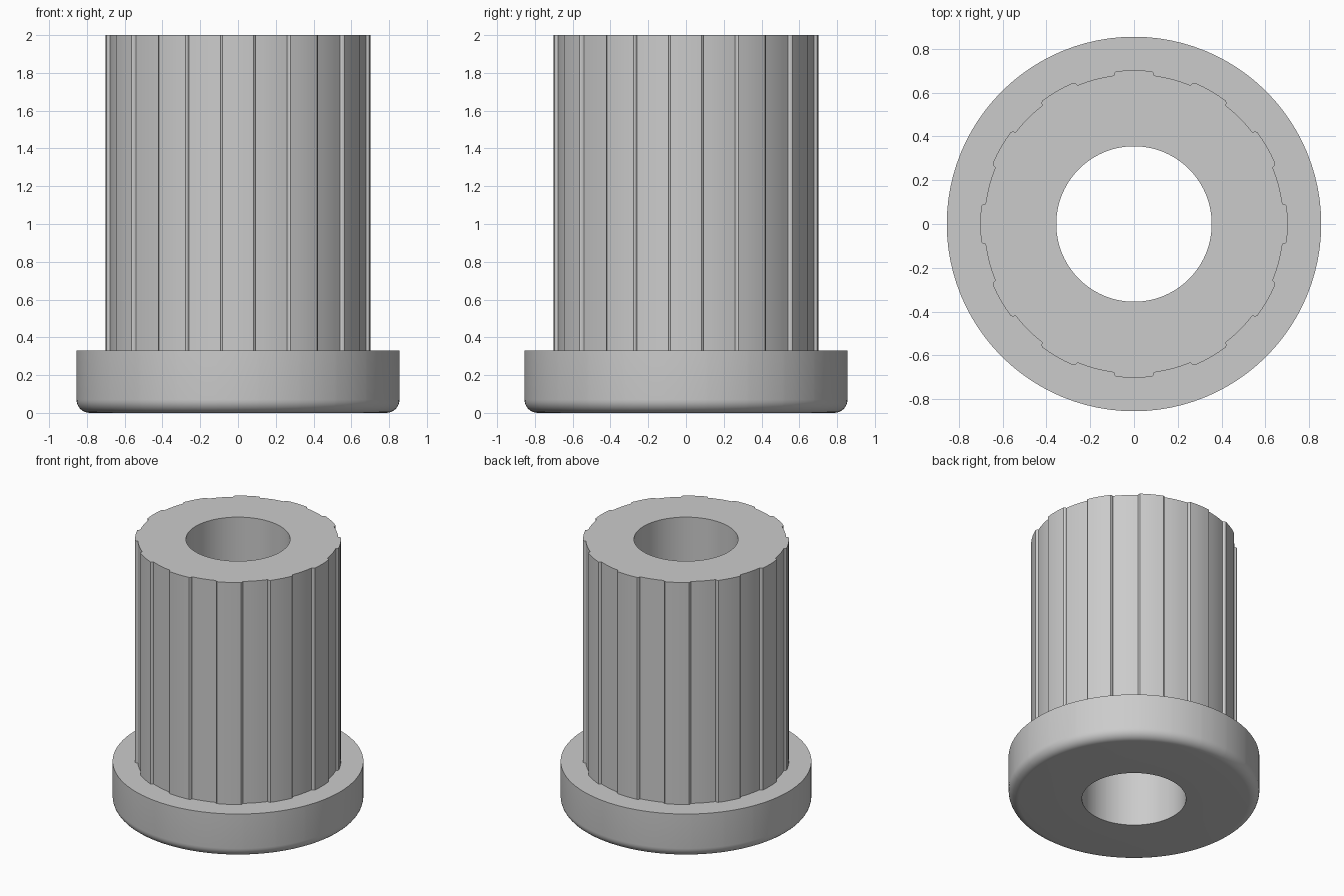
import bpy, math

if "Cube" in bpy.data.objects:
    bpy.data.objects.remove(bpy.data.objects["Cube"])

grey = bpy.data.materials.new("plain grey")
grey.diffuse_color = (0.6, 0.6, 0.6, 1)
grey.use_nodes = True
grey.node_tree.nodes["Principled BSDF"].inputs["Base Color"].default_value = grey.diffuse_color

BORE, FLANGE_R, FLANGE_H, TOP = 0.355, 0.855, 0.33, 2.0
RIDGE_R, VALLEY_R, FILLET = 0.702, 0.684, 0.07


def loft(name, rings):
    """Skin a list of closed rings that share one point count."""
    n = len(rings[0])
    verts = [p for ring in rings for p in ring]
    faces = [(r * n + i, r * n + (i + 1) % n, (r + 1) * n + (i + 1) % n, (r + 1) * n + i)
             for r in range(len(rings) - 1) for i in range(n)]
    mesh = bpy.data.meshes.new(name)
    mesh.from_pydata(verts, [], faces)
    mesh.materials.append(grey)
    obj = bpy.data.objects.new(name, mesh)
    bpy.context.collection.objects.link(obj)
    bpy.context.view_layer.objects.active = obj
    obj.select_set(True)
    bpy.ops.object.shade_smooth_by_angle(angle=math.radians(30))
    obj.select_set(False)
    return obj


def ring(polar, z):
    return [(r * math.cos(a), r * math.sin(a), z) for a, r in polar]


# Splined outline: twelve shallow ridges with softened shoulders
pitch = [(-7.8, VALLEY_R), (-7.4, 0.696), (-6.7, RIDGE_R), (-3.3, RIDGE_R),
         (0, RIDGE_R), (3.3, RIDGE_R), (6.7, RIDGE_R), (7.4, 0.696),
         (7.8, VALLEY_R), (11.4, VALLEY_R), (15, VALLEY_R), (18.6, VALLEY_R)]
outline = [(math.radians(30 * k + a), r) for k in range(12) for a, r in pitch]
bore = [(a, BORE) for a, _ in outline]

# Shaft: outer wall, top face and through bore
loft("splined_shaft", [ring(outline, FLANGE_H), ring(outline, TOP),
                       ring(bore, TOP), ring(bore, 0)])

# Flange: bottom face, rounded lower edge, side wall and ledge under the shaft
profile = [(BORE, 0)]
for i in range(9):
    t = math.radians(90 * i / 8)
    profile.append((FLANGE_R - FILLET + FILLET * math.sin(t), FILLET - FILLET * math.cos(t)))
profile += [(FLANGE_R, FLANGE_H), (VALLEY_R - 0.01, FLANGE_H)]
loft("base_flange", [ring([(a, r) for a, _ in outline], z) for r, z in profile])
